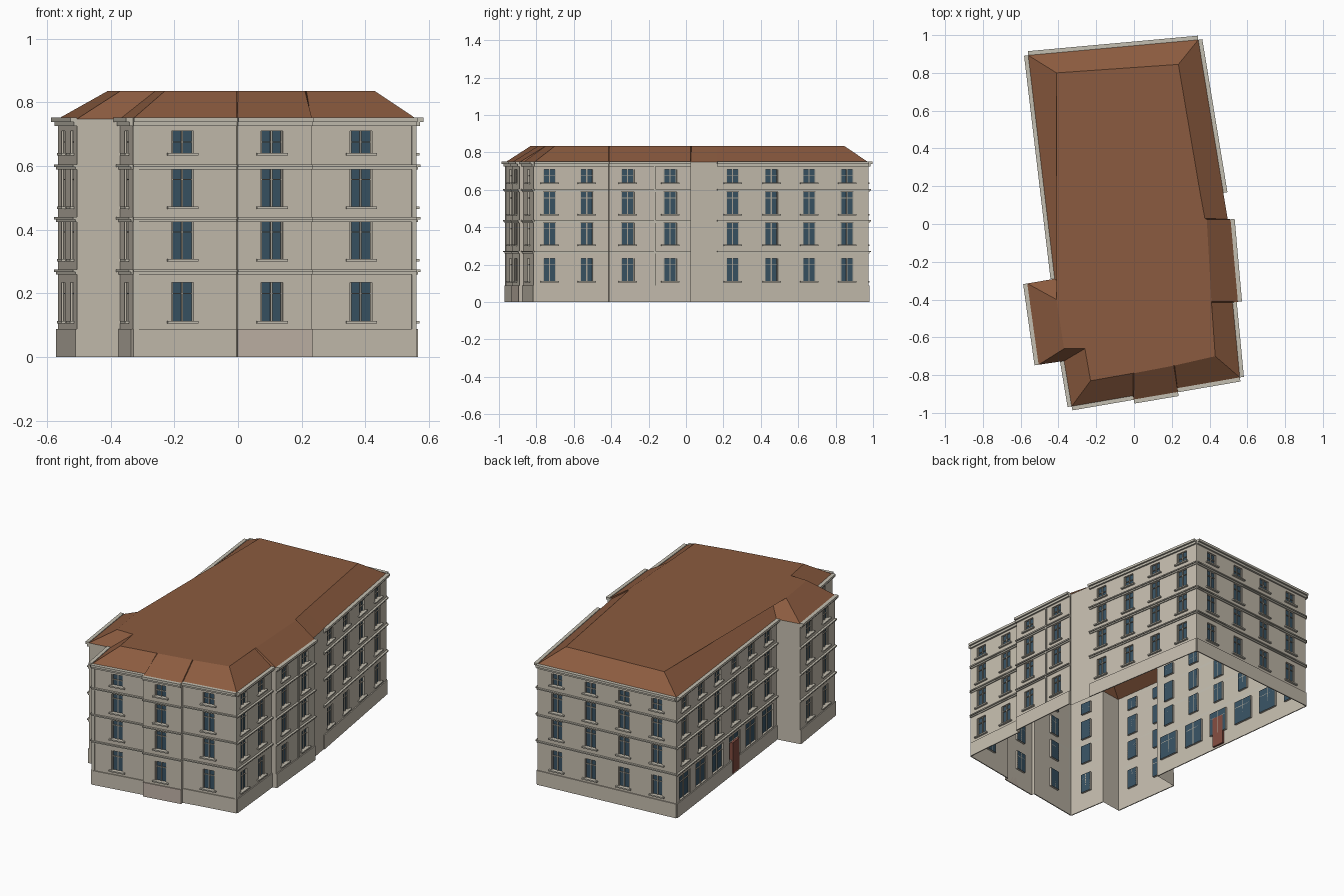
import bpy, bmesh
from mathutils import Vector

old = bpy.data.objects.get("Cube")
if old:
    bpy.data.objects.remove(old)


def material(name, rgb):
    m = bpy.data.materials.new(name)
    m.use_nodes = True
    m.diffuse_color = (*rgb, 1)
    bsdf = m.node_tree.nodes["Principled BSDF"]
    bsdf.inputs["Base Color"].default_value = (*rgb, 1)
    bsdf.inputs["Roughness"].default_value = 0.9
    return m


WALL = material("pale plaster", (0.56, 0.51, 0.425))
TRIM = material("stone trim", (0.55, 0.52, 0.44))
GLASS = material("blue glass", (0.04, 0.085, 0.125))
FRAME = material("window frame", (0.40, 0.37, 0.31))
ROOF = material("brown roof", (0.26, 0.105, 0.05))
PINK = material("pinkish base", (0.53, 0.45, 0.385))
DOOR = material("red brown door", (0.22, 0.07, 0.05))

# Footprint going anticlockwise: wall corner, roof ridge point, window positions on the next wall
PLAN = [
    ((-0.33, -0.965), (-0.23, -0.83), [0.48]),
    ((-0.005, -0.909), (-0.005, -0.79), []),
    ((-0.002, -0.929), (0.0, -0.79), [0.46]),
    ((0.233, -0.889), (0.21, -0.75), []),
    ((0.23, -0.869), (0.215, -0.749), [0.475]),
    ((0.56, -0.812), (0.43, -0.70), [0.21, 0.71]),
    ((0.522, -0.415), (0.40, -0.415), []),
    ((0.55, -0.412), (0.41, -0.41), [0.23, 0.75]),
    ((0.511, 0.025), (0.385, 0.025), []),
    ((0.497, 0.02), (0.375, 0.03), []),
    ((0.473, 0.165), (0.35, 0.165), [0.105, 0.36, 0.61, 0.86]),
    ((0.34, 0.975), (0.235, 0.845), [0.14, 0.38, 0.62, 0.86]),
    ((-0.56, 0.893), (-0.41, 0.80), [(i + 0.5) / 6 for i in range(6)]),
    ((-0.42, -0.29), (-0.30, -0.40), []),
    ((-0.565, -0.315), (-0.41, -0.40), [0.27, 0.73]),
    ((-0.505, -0.745), (-0.37, -0.66), []),
    ((-0.37, -0.725), (-0.26, -0.66), [0.5]),
]
FRONT_BAY, SHOP_WALL = 2, 12
EAVE, RIDGE, BASE = 0.748, 0.835, 0.088
FLOORS = [(0.113, 0.233), (0.308, 0.425), (0.472, 0.59), (0.64, 0.71)]
WIN_W, RECESS = 0.07, 0.012


class Side:
    """Local frame of one wall: u along it, z up, o outwards."""

    def __init__(self, a, b):
        self.a = Vector((*a, 0))
        d = Vector((*b, 0)) - self.a
        self.length = d.length
        self.d = d.normalized()
        self.n = Vector((self.d.y, -self.d.x, 0))

    def at(self, u, z, o=0):
        p = self.a + self.d * u + self.n * o
        return (p.x, p.y, z)


def quad(bm, pts, mat=0):
    f = bm.faces.new([bm.verts.new(p) for p in pts])
    f.material_index = mat


def box(bm, s, u0, u1, z0, z1, o0, o1, mat=0):
    lo = [s.at(u0, z0, o0), s.at(u1, z0, o0), s.at(u1, z0, o1), s.at(u0, z0, o1)]
    hi = [(x, y, z1) for x, y, _ in lo]
    quad(bm, lo, mat)
    quad(bm, hi[::-1], mat)
    for i in range(4):
        j = (i + 1) % 4
        quad(bm, (lo[j], lo[i], hi[i], hi[j]), mat)


def finish(bm, name, *mats, closed=True):
    bmesh.ops.remove_doubles(bm, verts=bm.verts, dist=0.00005)
    if closed:
        bmesh.ops.recalc_face_normals(bm, faces=bm.faces)
    me = bpy.data.meshes.new(name)
    bm.to_mesh(me)
    bm.free()
    for m in mats:
        me.materials.append(m)
    ob = bpy.data.objects.new(name, me)
    bpy.context.scene.collection.objects.link(ob)
    return ob


def wall(bm, s, openings):
    """Wall sheet with recessed glass in every opening (u0, u1, z0, z1)."""
    us = sorted({0, s.length, *(u for r in openings for u in r[:2])})
    zs = sorted({0, EAVE, *(z for r in openings for z in r[2:])})
    for u0, u1 in zip(us, us[1:]):
        for z0, z1 in zip(zs, zs[1:]):
            u, z = (u0 + u1) / 2, (z0 + z1) / 2
            if not any(r[0] < u < r[1] and r[2] < z < r[3] for r in openings):
                quad(bm, (s.at(u0, z0), s.at(u1, z0), s.at(u1, z1), s.at(u0, z1)))
    for u0, u1, z0, z1 in openings:
        ring = [(u0, z0), (u1, z0), (u1, z1), (u0, z1)]
        quad(bm, [s.at(u, z, -RECESS) for u, z in ring], 1)
        for p, q in zip(ring, ring[1:] + ring[:1]):
            quad(bm, (s.at(*p), s.at(*q), s.at(*q, -RECESS), s.at(*p, -RECESS)))


walls, bars, sills, bands, cornice, plinth, strips, door = (bmesh.new() for _ in range(8))
corners = [p[0] for p in PLAN]
for i, (a, _, spots) in enumerate(PLAN):
    s = Side(a, corners[(i + 1) % len(corners)])
    L = s.length
    openings = []
    for k, t in enumerate(spots):
        for level, (z0, z1) in enumerate(FLOORS):
            c, w, shop = t * L, WIN_W / 2, i == SHOP_WALL and level == 0
            if shop:
                z0, z1, w = BASE + 0.005, 0.24, 0.065
            if shop and k == 3:
                # Street door with a glazed light above
                box(door, s, c - 0.04, c + 0.04, 0.01, 0.2, -RECESS, 0.009)
            openings.append((c - w, c + w, z0, z1))
            # Mullion and transom
            box(bars, s, c - 0.003, c + 0.003, z0, z1, -RECESS, -0.006)
            zt = z0 + (z1 - z0) * (0.5 if level == 3 else 0.72)
            box(bars, s, c - w, c + w, zt - 0.002, zt + 0.002, -RECESS, -0.006)
            for e in (-1, 1):
                m = c + e * (w - 0.0025)
                box(bars, s, m - 0.0025, m + 0.0025, z0, z1, -RECESS, -0.006)
            if not shop:
                box(sills, s, c - 0.049, c + 0.049, z0 - 0.008, z0, 0, 0.013)
    wall(walls, s, openings)
    if spots:
        # Storey bands, eaves cornice and plinth
        for z in (0.27, 0.435, 0.6):
            box(bands, s, 0, L, z - 0.003, z + 0.004, 0, 0.013)
            box(bands, s, 0, L, z - 0.011, z - 0.003, 0, 0.006)
        box(cornice, s, 0, L, 0.725, 0.738, 0, 0.011)
        box(cornice, s, 0, L, 0.738, 0.752, 0, 0.022)
        box(plinth, s, 0, L, 0, BASE, 0, 0.006, int(i == FRONT_BAY))
    # Corner strips on the front, rainwater pipe on the side bay
    if i == 0:
        box(strips, s, 0, 0.018, BASE, 0.725, 0, 0.004)
    if i == 4:
        box(strips, s, L - 0.015, L, BASE, 0.725, 0, 0.004)
    if i == 7:
        box(strips, s, L * 0.55, L * 0.55 + 0.008, BASE, 0.74, 0, 0.008)

finish(walls, "outer_walls", WALL, GLASS, closed=False)
finish(bars, "window_bars", FRAME)
finish(sills, "window_sills", TRIM)
finish(bands, "storey_bands", TRIM)
finish(cornice, "eaves_cornice", TRIM)
finish(plinth, "plinth", WALL, PINK)
finish(strips, "corner_strips", TRIM)
finish(door, "street_door", DOOR)

# Hipped roof with a flat top
bm = bmesh.new()
low = [bm.verts.new((*p[0], EAVE)) for p in PLAN]
top = [bm.verts.new((*p[1], RIDGE)) for p in PLAN]
for i in range(len(low)):
    j = (i + 1) % len(low)
    bm.faces.new((low[i], low[j], top[j], top[i]))
flat = bm.faces.new(top)
bmesh.ops.triangulate(bm, faces=[flat])
finish(bm, "roof", ROOF, closed=False)
